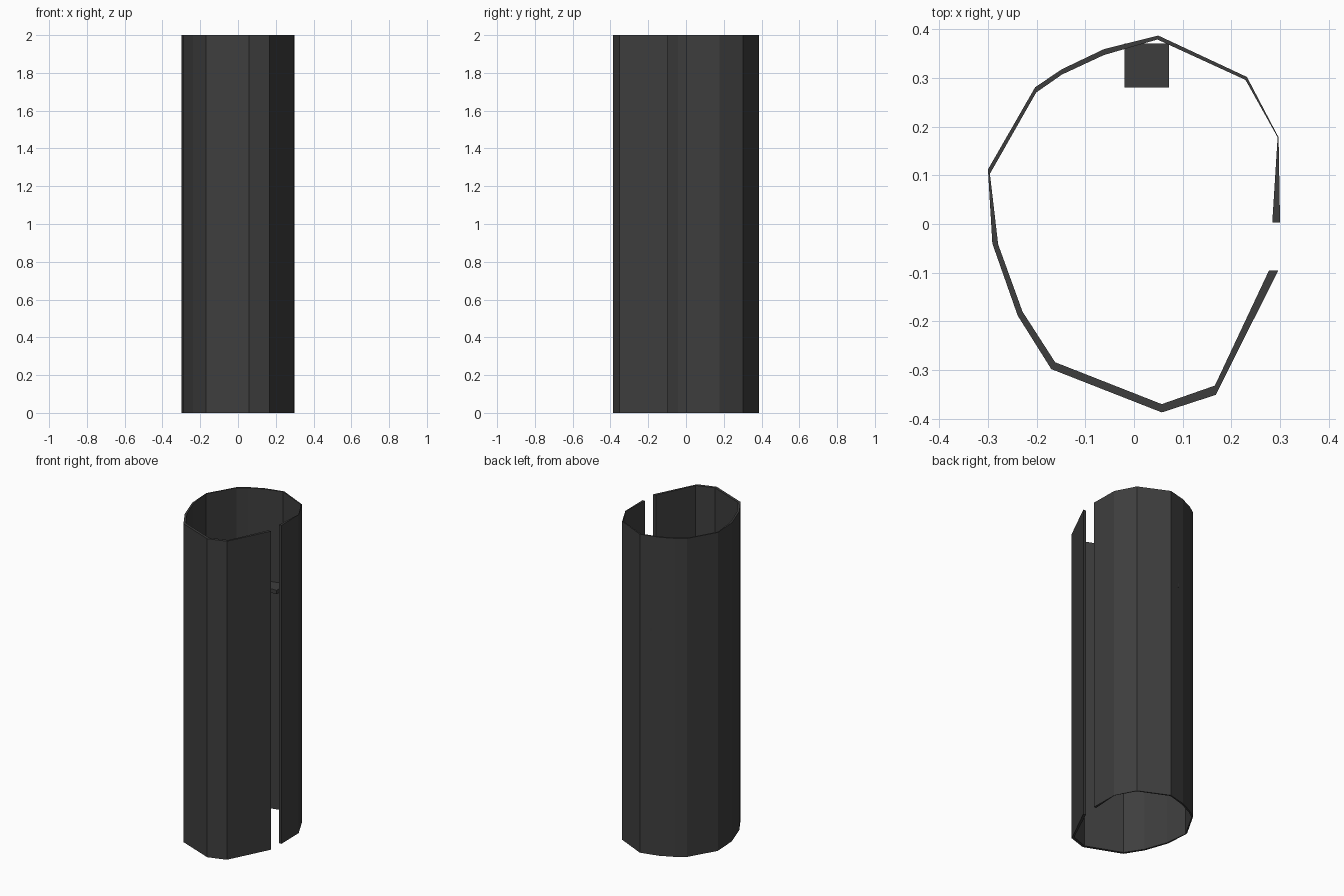
import bpy, bmesh

if "Cube" in bpy.data.objects:
    bpy.data.objects.remove(bpy.data.objects["Cube"])

mat = bpy.data.materials.new("charcoal")
mat.diffuse_color = (0.048, 0.048, 0.048, 1)
mat.use_nodes = True
mat.node_tree.nodes["Principled BSDF"].inputs["Base Color"].default_value = mat.diffuse_color


def prism(name, outline, z0, z1):
    """Extrude a flat outline (counter-clockwise) from z0 to z1."""
    bm = bmesh.new()
    face = bm.faces.new([bm.verts.new((x, y, z0)) for x, y in outline])
    ext = bmesh.ops.extrude_face_region(bm, geom=[face], use_keep_orig=True)
    top = [v for v in ext["geom"] if isinstance(v, bmesh.types.BMVert)]
    bmesh.ops.translate(bm, verts=top, vec=(0, 0, z1 - z0))
    bmesh.ops.recalc_face_normals(bm, faces=bm.faces)
    mesh = bpy.data.meshes.new(name)
    bm.to_mesh(mesh)
    bm.free()
    mesh.materials.append(mat)
    obj = bpy.data.objects.new(name, mesh)
    bpy.context.collection.objects.link(obj)
    return obj


# Faceted tube wall, open along a full-height slot on the right side
outer = [(0.30, 0.003), (0.297, 0.178), (0.232, 0.302), (0.05, 0.387),
         (-0.062, 0.359), (-0.148, 0.318), (-0.203, 0.281), (-0.30, 0.112),
         (-0.291, -0.04), (-0.239, -0.188), (-0.17, -0.298), (0.057, -0.387),
         (0.168, -0.351), (0.296, -0.096)]
inner = [(0.284, 0.003), (0.295, 0.178), (0.229, 0.296), (0.048, 0.379),
         (-0.062, 0.347), (-0.148, 0.307), (-0.201, 0.27), (-0.296, 0.103),
         (-0.279, -0.042), (-0.229, -0.18), (-0.162, -0.284), (0.057, -0.37),
         (0.166, -0.332), (0.277, -0.096)]
prism("tube_wall", outer + inner[::-1], 0, 2)

# Small shelf on the inside of the back wall
prism("inner_shelf", [(-0.02, 0.28), (0.072, 0.28), (0.072, 0.371), (-0.02, 0.371)],
      1.40, 1.425)
